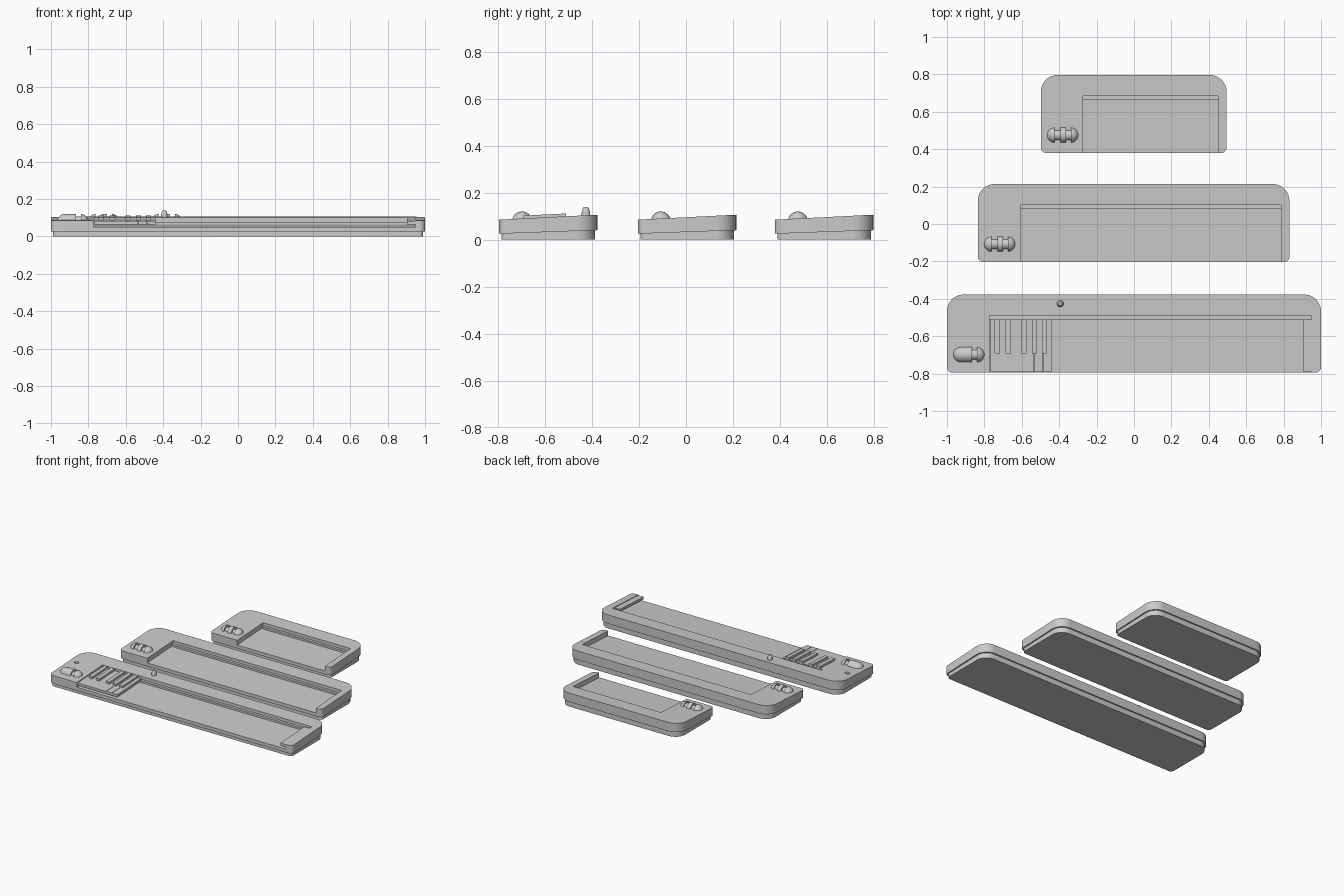
import bpy, bmesh, math

if "Cube" in bpy.data.objects:
    bpy.data.objects.remove(bpy.data.objects["Cube"])

DEPTH = 0.418


def rounded_rect(x0, x1, y0, y1, rf, rb, n=8):
    """Plan outline, with separate front and back corner radii."""
    pts = []
    for cx, cy, r, a in ((x1 - rf, y0 + rf, rf, -90), (x1 - rb, y1 - rb, rb, 0),
                         (x0 + rb, y1 - rb, rb, 90), (x0 + rf, y0 + rf, rf, 180)):
        steps = n if r > 0 else 0
        for i in range(steps + 1):
            t = math.radians(a + 90 * i / max(steps, 1))
            pts.append((cx + r * math.cos(t), cy + r * math.sin(t)))
    return pts


def mesh_object(name, bm):
    bmesh.ops.recalc_face_normals(bm, faces=bm.faces)
    me = bpy.data.meshes.new(name)
    bm.to_mesh(me)
    bm.free()
    ob = bpy.data.objects.new(name, me)
    bpy.context.collection.objects.link(ob)
    return ob


def smooth(ob, angle=30):
    bpy.ops.object.select_all(action='DESELECT')
    ob.select_set(True)
    bpy.context.view_layer.objects.active = ob
    bpy.ops.object.shade_smooth_by_angle(angle=math.radians(angle))


def prism(name, pts, zb, zt):
    """Solid over a plan outline; bottom and top heights are functions of y."""
    bm = bmesh.new()
    lo = [bm.verts.new((x, y, zb(y))) for x, y in pts]
    hi = [bm.verts.new((x, y, zt(y))) for x, y in pts]
    bm.faces.new(lo[::-1])
    bm.faces.new(hi)
    for i in range(len(pts)):
        j = (i + 1) % len(pts)
        bm.faces.new((lo[i], lo[j], hi[j], hi[i]))
    return mesh_object(name, bm)


def block(name, x0, x1, y0, y1, zb, zt, r=0):
    return prism(name, rounded_rect(x0, x1, y0, y1, r, r, 4), zb, zt)


def revolve(name, profile, loc, axis='Z', n=32):
    """Closed lathe of (position along axis, radius) points."""
    bm = bmesh.new()
    rings = []
    for p, r in profile:
        ring = []
        for i in range(n):
            a = 2 * math.pi * i / n
            u, v = r * math.cos(a), r * math.sin(a)
            ring.append(bm.verts.new((p, u, v) if axis == 'X' else (u, v, p)))
        rings.append(ring)
    for a, b in zip(rings, rings[1:]):
        for i in range(n):
            j = (i + 1) % n
            bm.faces.new((a[i], a[j], b[j], b[i]))
    bm.faces.new(rings[0][::-1])
    bm.faces.new(rings[-1])
    ob = mesh_object(name, bm)
    ob.location = loc
    smooth(ob)


def cut(ob, cutter):
    m = ob.modifiers.new("cut", 'BOOLEAN')
    m.operation, m.solver, m.object = 'DIFFERENCE', 'EXACT', cutter
    bpy.context.view_layer.objects.active = ob
    bpy.ops.object.modifier_apply(modifier=m.name)
    bpy.data.objects.remove(cutter)


def wheel_pod(name, x0, y, z, slots):
    """Capsule pod with open wheel slots."""
    r, length = 0.042, 0.17
    arc = [(r - r * math.cos(t), r * math.sin(t))
           for t in (math.radians(a) for a in range(5, 91, 17))]
    prof = list(arc)
    for s in slots:
        prof += [(s, r), (s, 0.028), (s + 0.03, 0.028), (s + 0.03, r)]
    prof += [(length - p, q) for p, q in arc[::-1]]
    revolve(name, prof, (x0, y, z), 'X')


def deck_at(y0):
    return lambda y: 0.085 + 0.05 * (y - y0)


def housing(name, x0, x1, y0, key0, key1, slots):
    y1 = y0 + DEPTH
    deck = deck_at(y0)
    under = lambda y: 0.025 + 0.036 * (y - y0)
    # slanted upper shell
    body = prism(name + "_shell", rounded_rect(x0, x1, y0, y1, 0.03, 0.09), under, deck)
    # key bed open at the front, with a narrow ledge behind it
    cut(body, block("bed_cutter", key0, key1, y0 - 0.05, y0 + 0.285,
                    lambda y: 0.05 + 0.05 * (y - y0), lambda y: 0.2))
    cut(body, block("ledge_cutter", key0, key1, y0 + 0.26, y0 + 0.305,
                    lambda y: 0.078, lambda y: 0.2))
    smooth(body)
    # inset base
    base = prism(name + "_base", rounded_rect(x0 + 0.01, x1 - 0.01, y0 + 0.01, y1 - 0.01, 0.025, 0.08),
                 lambda y: 0, lambda y: under(y) + 0.004)
    smooth(base)
    wheel_pod(name + "_wheel_pod", x0 + 0.032, y0 + 0.097, 0.078, slots)


housing("large", -1.0, 1.0, -0.795, -0.772, 0.95, [0.102])
housing("medium", -0.835, 0.831, -0.204, -0.605, 0.785, [0.042, 0.102])
housing("small", -0.498, 0.495, 0.379, -0.272, 0.45, [0.042, 0.102])

# keys fitted to the large housing
Y = -0.795
deck = deck_at(Y)
white_top = lambda y: deck(y) - 0.003
white_low = lambda y: deck(y) - 0.021
for i, (a, b) in enumerate(((-0.768, -0.535), (-0.532, -0.486), (-0.483, -0.44), (0.904, 0.948))):
    block(f"white_key_{i + 1}", a, b, Y + 0.003, Y + 0.284, white_low, white_top)
for i, cx in enumerate((-0.731, -0.672, -0.588, -0.532, -0.479)):
    block(f"black_key_{i + 1}", cx - 0.014, cx + 0.014, -0.692, -0.511,
          white_low, lambda y: deck(y) + 0.012)

# small button and knob on the large housing
smooth(block("button", -0.96, -0.926, -0.568, -0.545,
             lambda y: deck(y) - 0.01, lambda y: deck(y) + 0.005, 0.008))
revolve("knob", [(0.09, 0.018), (0.115, 0.018), (0.134, 0.013), (0.139, 0.009)],
        (-0.394, -0.426, 0), 'Z', 24)
